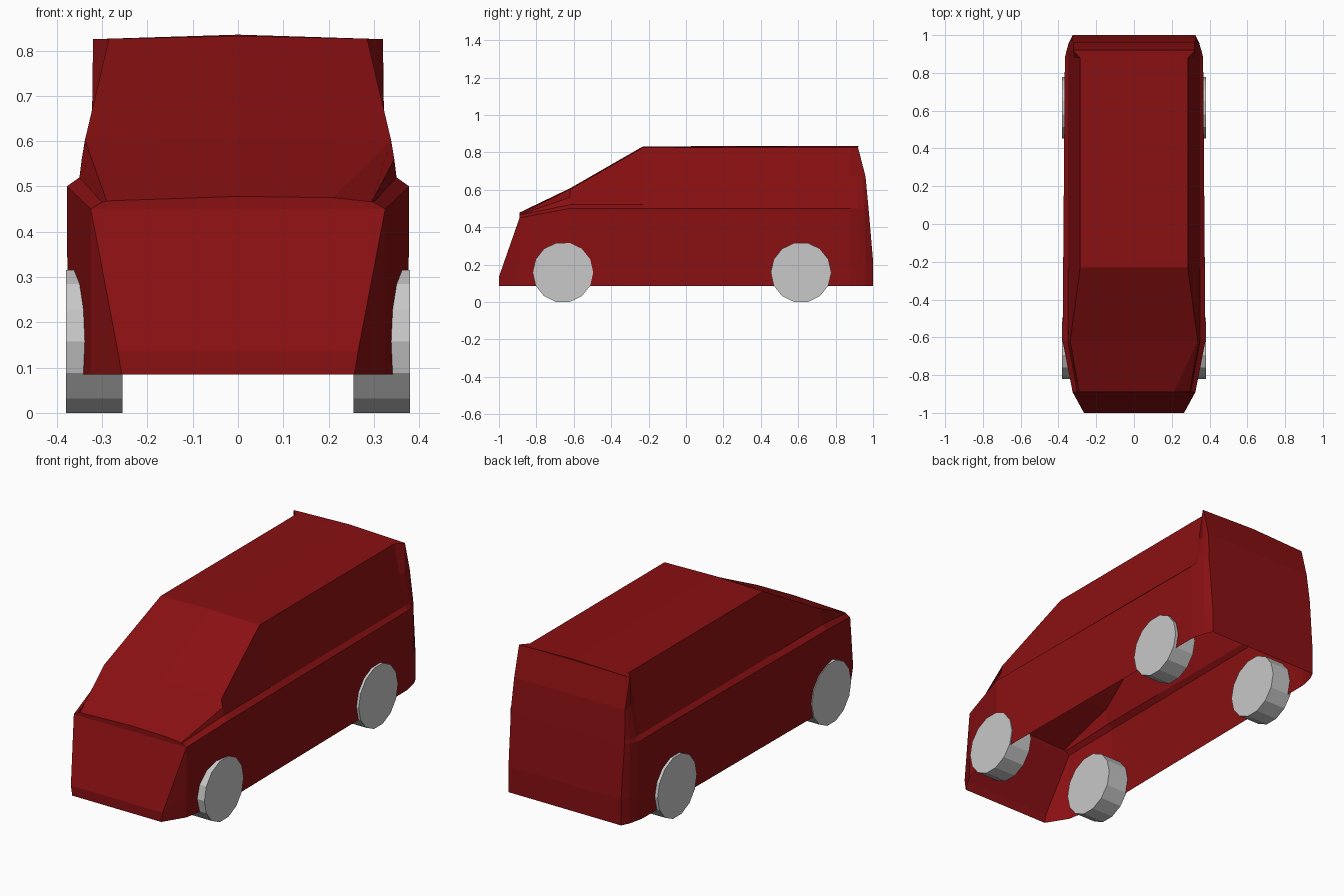
import bpy, bmesh, math

if "Cube" in bpy.data.objects:
    bpy.data.objects.remove(bpy.data.objects["Cube"])


def material(name, rgb):
    m = bpy.data.materials.new(name)
    m.diffuse_color = (*rgb, 1)
    m.use_nodes = True
    m.node_tree.nodes["Principled BSDF"].inputs["Base Color"].default_value = m.diffuse_color
    return m


red = material("dark_red_paint", (0.25, 0.005, 0.006))
grey = material("light_grey_wheel", (0.58, 0.58, 0.58))


def station(y, wall, belt, inner, mid, roof):
    """Half section: sill, low wall, belt edge, belt inner, window middle, roof edge."""
    return [(wall, y, .085), (wall, y, .20), (belt[0], y, belt[1]),
            (inner[0], y, inner[1]), (mid[0], y, mid[1]), (roof[0], y, roof[1])]


# Half sections from the nose to the tailgate
hood = station(-.89, .325, (.325, .45), (.30, .465), (.295, .466), (.29, .468))
nose = [(.257, -1, .085), (.265, -1, .135)] + hood[2:]
sections = [
    nose,
    hood,
    station(-.62, .376, (.378, .50), (.35, .52), (.345, .56), (.338, .602)),
    station(-.23, .372, (.375, .50), (.35, .52), (.318, .67), (.285, .826)),
    station(.88, .363, (.366, .50), (.35, .52), (.318, .67), (.285, .826)),
    # rear pillar flares out behind the side windows
    station(.915, .356, (.358, .50), (.35, .52), (.322, .67), (.32, .825)),
    [(.345, .96, .085), (.345, .96, .22), (.345, .955, .50),
     (.342, .95, .52), (.322, .945, .67), (.32, .918, .825)],
    # tailgate
    [(.325, 1, .085), (.325, 1, .22), (.328, .976, .50),
     (.328, .974, .52), (.32, .96, .67), (.32, .92, .825)],
]
ridge = [(-.89, .478), (-.89, .478), (-.62, .608), (-.23, .832),
         (.88, .835), (.915, .835), (.918, .835), (.922, .835)]

# Van body: shell open at the bottom
bm = bmesh.new()
rows = []
for sec, (ry, rz) in zip(sections, ridge):
    right = [bm.verts.new(p) for p in sec]
    left = [bm.verts.new((-x, y, z)) for x, y, z in sec]
    rows.append(right + [bm.verts.new((0, ry, rz))] + left[::-1])
# the hood crease on one side starts further inboard
for r in rows[:2]:
    r[5].co = (.21, -.89, .475)
for a, b in zip(rows, rows[1:]):
    for i in range(len(a) - 1):
        bm.faces.new((a[i], a[i + 1], b[i + 1], b[i]))
for r in (rows[0], rows[-1]):          # nose and tailgate panels
    for i in range(5):
        bm.faces.new((r[i], r[i + 1], r[-2 - i], r[-1 - i]))
    bm.faces.new((r[5], r[6], r[7]))
bmesh.ops.remove_doubles(bm, verts=bm.verts, dist=.0005)
bmesh.ops.dissolve_degenerate(bm, edges=bm.edges, dist=.0005)
bmesh.ops.recalc_face_normals(bm, faces=bm.faces)
me = bpy.data.meshes.new("van_body")
bm.to_mesh(me)
bm.free()
me.materials.append(red)
bpy.context.collection.objects.link(bpy.data.objects.new("van_body", me))

# Wheels
for end, y in (("front", -.658), ("rear", .615)):
    for side, s in (("right", 1), ("left", -1)):
        bpy.ops.mesh.primitive_cylinder_add(
            vertices=14, radius=.162, depth=.125,
            location=(s * .3175, y, .158), rotation=(0, math.pi / 2, 0))
        wheel = bpy.context.object
        wheel.name = f"{end}_{side}_wheel"
        wheel.data.materials.append(grey)
